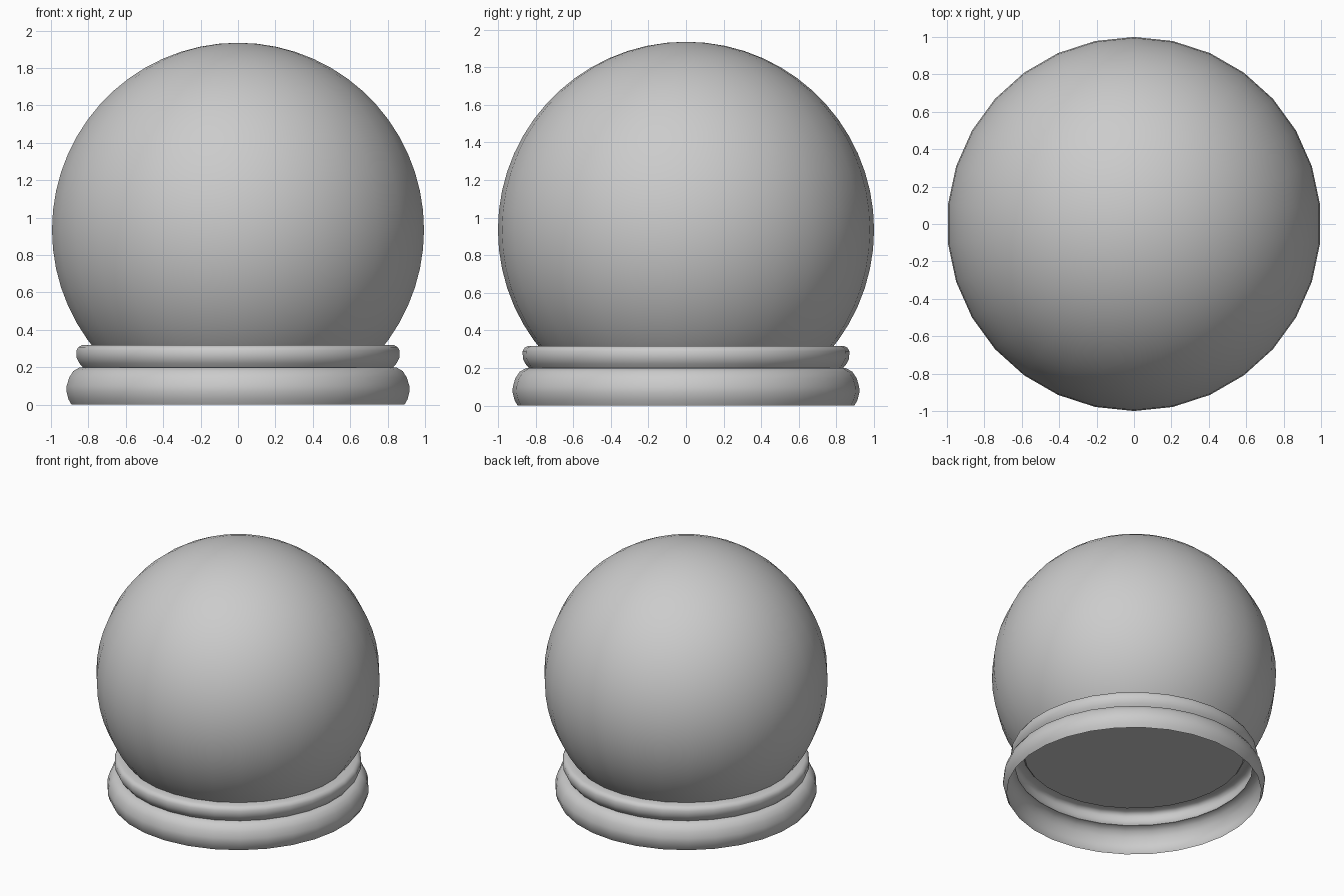
import bpy, bmesh, math

if "Cube" in bpy.data.objects:
    bpy.data.objects.remove(bpy.data.objects["Cube"])

SEGMENTS = 30
CENTRE_Z = 0.935


def finish(name, bm):
    bmesh.ops.recalc_face_normals(bm, faces=bm.faces)
    mesh = bpy.data.meshes.new(name)
    bm.to_mesh(mesh)
    bm.free()
    obj = bpy.data.objects.new(name, mesh)
    bpy.context.collection.objects.link(obj)
    bpy.context.view_layer.objects.active = obj
    obj.select_set(True)
    bpy.ops.object.shade_smooth_by_angle(angle=math.radians(35))
    obj.select_set(False)
    return obj


# Glass ball: a sphere with its bottom sliced off flat
bm = bmesh.new()
bmesh.ops.create_uvsphere(bm, u_segments=SEGMENTS, v_segments=30, radius=1.0)
bmesh.ops.translate(bm, verts=bm.verts, vec=(0, 0, CENTRE_Z))
cut = bmesh.ops.bisect_plane(bm, geom=bm.verts[:] + bm.edges[:] + bm.faces[:],
                             plane_co=(0, 0, 0.305), plane_no=(0, 0, -1),
                             clear_outer=True)
rim = [e for e in cut["geom_cut"] if isinstance(e, bmesh.types.BMEdge)]
bmesh.ops.edgeloop_fill(bm, edges=rim)
finish("glass_ball", bm)

# Base: thin open shell of two stacked rounded bands, spun round z
profile = [(0.895, 0.0), (0.912, 0.03), (0.922, 0.07), (0.921, 0.10),
           (0.908, 0.145), (0.885, 0.18), (0.85, 0.20), (0.835, 0.20),
           (0.853, 0.222), (0.867, 0.25), (0.869, 0.29), (0.858, 0.308),
           (0.84, 0.318), (0.78, 0.318)]
bm = bmesh.new()
verts = [bm.verts.new((0, r, z)) for r, z in profile]
edges = [bm.edges.new(pair) for pair in zip(verts, verts[1:])]
bmesh.ops.spin(bm, geom=verts + edges, cent=(0, 0, 0), axis=(0, 0, 1),
               angle=math.tau, steps=SEGMENTS, use_merge=True)
bmesh.ops.remove_doubles(bm, verts=bm.verts, dist=0.0005)
finish("base", bm)
